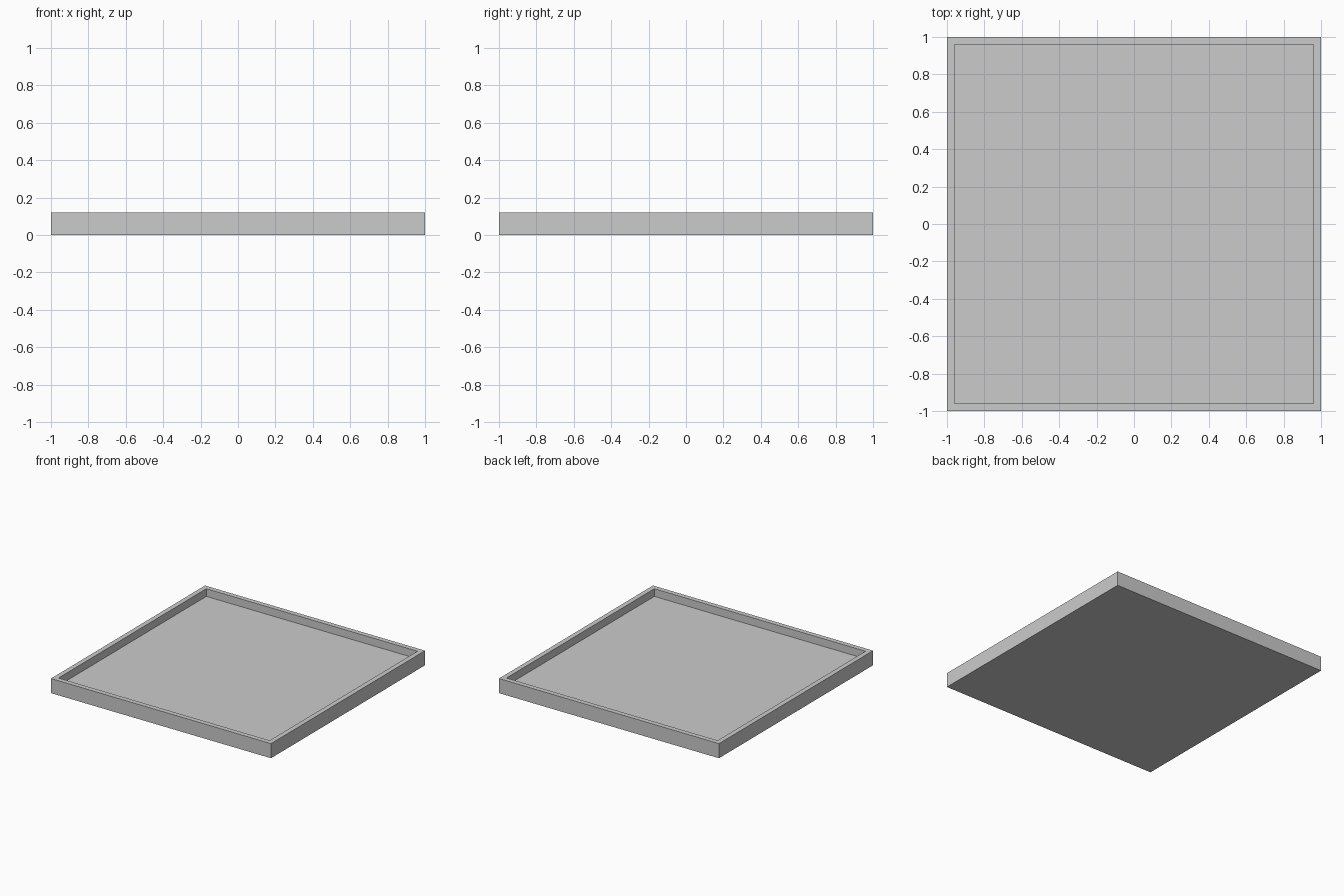
import bpy, bmesh

if "Cube" in bpy.data.objects:
    bpy.data.objects.remove(bpy.data.objects["Cube"])

HEIGHT, RIM, FLOOR = 0.12, 0.057, 0.057

# Square slab standing on z = 0
bm = bmesh.new()
bmesh.ops.create_cube(bm, size=1)
bmesh.ops.scale(bm, vec=(2, 2, HEIGHT), verts=bm.verts)
bmesh.ops.translate(bm, vec=(0, 0, HEIGHT / 2), verts=bm.verts)

# Inset the top to leave a rim, then sink a straight-walled recess
bm.normal_update()
top = max(bm.faces, key=lambda f: f.calc_center_median().z)
bmesh.ops.inset_region(bm, faces=[top], thickness=RIM)
sunk = bmesh.ops.extrude_discrete_faces(bm, faces=[top])["faces"]
bmesh.ops.translate(bm, vec=(0, 0, FLOOR - HEIGHT), verts=sunk[0].verts)
bmesh.ops.recalc_face_normals(bm, faces=bm.faces)

mesh = bpy.data.meshes.new("tray")
bm.to_mesh(mesh)
bm.free()
bpy.context.collection.objects.link(bpy.data.objects.new("tray", mesh))
